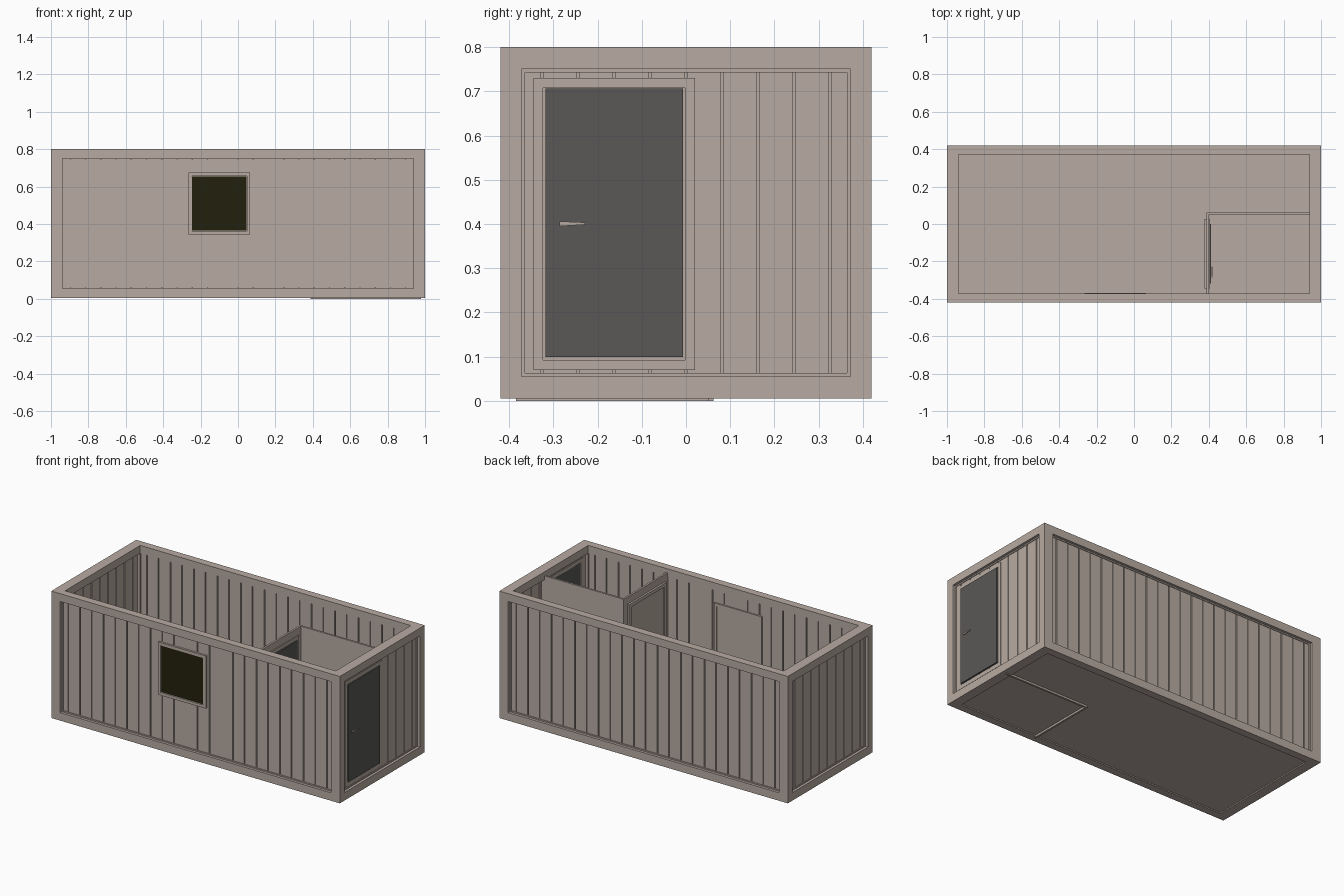
import bpy
import bmesh
from mathutils import Vector

if "Cube" in bpy.data.objects:
    bpy.data.objects.remove(bpy.data.objects["Cube"], do_unlink=True)


def material(name, rgb):
    m = bpy.data.materials.new(name)
    m.use_nodes = True
    m.diffuse_color = (*rgb, 1)
    m.node_tree.nodes["Principled BSDF"].inputs["Base Color"].default_value = (*rgb, 1)
    return m


BEIGE = material("warm_beige", (0.48, 0.41, 0.36))
DARK = material("dark_grey", (0.1, 0.098, 0.094))
GLASS = material("dark_olive_glass", (0.016, 0.015, 0.004))


def add_box(bm, lo, hi):
    lo, hi = Vector(lo), Vector(hi)
    verts = bmesh.ops.create_cube(bm, size=1)["verts"]
    for v in verts:
        v.co = (lo + hi) / 2 + v.co * (hi - lo)
    return verts


def boxes(name, spans, mat=BEIGE):
    """One object made of several boxes, each given by two corners."""
    bm = bmesh.new()
    for lo, hi in spans:
        add_box(bm, lo, hi)
    mesh = bpy.data.meshes.new(name)
    bm.to_mesh(mesh)
    bm.free()
    mesh.materials.append(mat)
    ob = bpy.data.objects.new(name, mesh)
    bpy.context.collection.objects.link(ob)
    return ob


def cut(ob, lo, hi):
    cutter = boxes("cutter", [(lo, hi)])
    mod = ob.modifiers.new("cut", "BOOLEAN")
    mod.object = cutter
    mod.operation = "DIFFERENCE"
    mod.solver = "EXACT"
    bpy.context.view_layer.objects.active = ob
    bpy.ops.object.modifier_apply(modifier=mod.name)
    bpy.data.objects.remove(cutter, do_unlink=True)


def spans_on(axis, parts):
    """Turn (along, along, depth, depth, z, z) ranges into boxes on a wall."""
    out = []
    for a0, a1, d0, d1, z0, z1 in parts:
        d0, d1 = sorted((d0, d1))
        if axis == "x":
            out.append(((a0, d0, z0), (a1, d1, z1)))
        else:
            out.append(((d0, a0, z0), (d1, a1, z1)))
    return out


def ring(a0, a1, d0, d1, z0, z1, w):
    """Four bars around a rectangle."""
    return [(a0, a0 + w, d0, d1, z0, z1), (a1 - w, a1, d0, d1, z0, z1),
            (a0 + w, a1 - w, d0, d1, z0, z0 + w), (a0 + w, a1 - w, d0, d1, z1 - w, z1)]


# Outer beam frame, opened along all three axes
X, Y, TOP = 0.938, 0.372, 0.8
Z0, Z1 = 0.055, 0.751
frame = boxes("beam_frame", [((-1, -0.42, 0.005), (1, 0.42, TOP))])
cut(frame, (-X, -Y, -1), (X, Y, 2))
cut(frame, (-2, -Y, Z0), (2, Y, Z1))
cut(frame, (-X, -2, Z0), (X, 2, Z1))

# Floor slab, slightly raised from the underside
boxes("floor", [((-X, -Y, 0.012), (X, Y, Z0))])

# Grooved walls: thin core with planks on both faces
PITCH, GAP = 0.0815, 0.003


def wall(name, axis, half, outer, skip=()):
    sign = 1 if outer > 0 else -1
    inner = outer - sign * 0.022
    n = int(half / PITCH)
    stops = [-half] + [i * PITCH for i in range(-n, n + 1) if i not in skip] + [half]
    parts = [(-half, half, inner + sign * 0.007, outer - sign * 0.007, Z0, Z1)]
    for a, b in zip(stops, stops[1:]):
        a += GAP if a > -half else 0
        b -= GAP if b < half else 0
        parts.append((a, b, inner, outer, Z0, Z1))
    boxes(name, spans_on(axis, parts))
    trim = ring(-half, half, outer - sign * 0.01, outer + sign * 0.004, Z0, Z1, 0.008)
    boxes(name + "_trim", spans_on(axis, trim))


wall("front_wall", "x", X, -0.4, skip=(-1, 2))
wall("back_wall", "x", X, 0.4)
wall("right_end_wall", "y", Y, -0.98)
wall("left_end_wall", "y", Y, 0.98)

# Window: solid surround with a recessed dark pane
win = (-0.265, 0.065)
boxes("window_frame", spans_on("x",
      ring(*win, -0.412, -0.37, 0.345, 0.675, 0.018)
      + [(win[0] + 0.01, win[1] - 0.01, -0.402, -0.372, 0.355, 0.665)]))
boxes("window_pane", spans_on("x",
      [(win[0] + 0.02, win[1] - 0.02, -0.406, -0.401, 0.365, 0.655)]), GLASS)


# Door: surround, dark leaf and tapered lever handle
def door(name, x, y0, y1, back_dark):
    boxes(name + "_frame", spans_on("y", ring(y0, y1, x - 0.03, x, 0.07, 0.73, 0.022)
          + [(y0 + 0.02, y1 - 0.02, x - 0.024, x - 0.006, 0.09, 0.71)]))
    leaf = (y0 + 0.027, y1 - 0.027)
    parts = [(*leaf, x - 0.008, x + 0.006, 0.099, 0.706)]
    if back_dark:
        parts.append((*leaf, x - 0.028, x - 0.022, 0.099, 0.706))
    boxes(name + "_leaf", spans_on("y", parts), DARK)
    grip = leaf[0] + 0.032
    handle = boxes(name + "_handle", spans_on("y", [
        (grip, grip + 0.058, x + 0.009, x + 0.013, 0.395, 0.406),
        (grip, grip + 0.01, x + 0.004, x + 0.009, 0.396, 0.405)]))
    for v in handle.data.vertices:
        if v.co.y > grip + 0.03:
            v.co.z = 0.401 + (v.co.z - 0.4005) * 0.45


door("entrance_door", 0.984, -0.345, 0.02, True)
door("inner_door", 0.406, -0.345, 0.026, False)

# Corner room partitions
boxes("partition_walls", [((0.388, 0.05, 0), (0.978, 0.062, 0.775)),
                          ((0.388, -0.385, 0), (0.4, 0.05, 0.775))])
